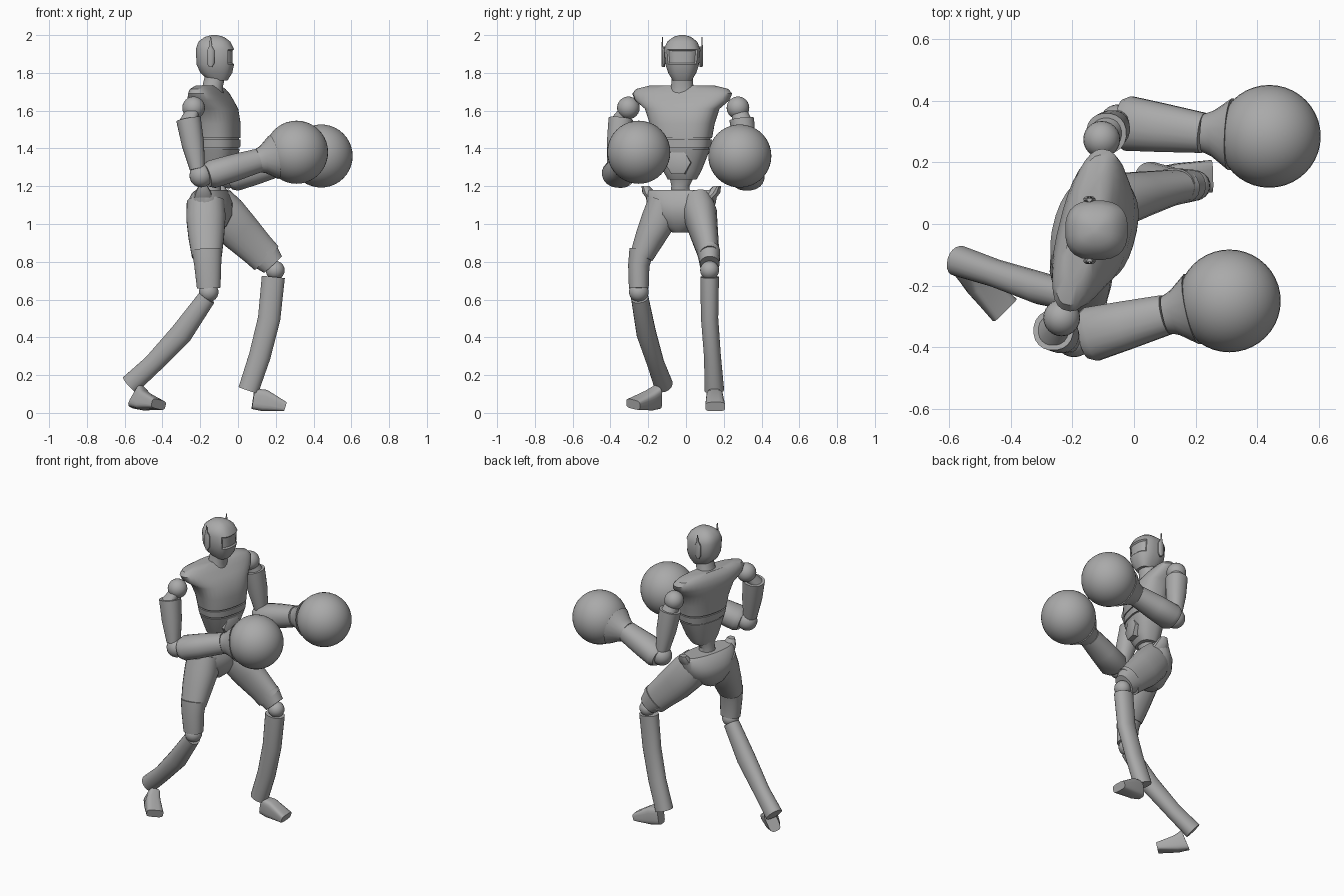
import bpy, bmesh, math
from mathutils import Vector

cube = bpy.data.objects.get("Cube")
if cube:
    bpy.data.objects.remove(cube, do_unlink=True)

grey = bpy.data.materials.new("plain_grey")
grey.use_nodes = True
colour = (0.4, 0.4, 0.4, 1)
grey.diffuse_color = colour
grey.node_tree.nodes["Principled BSDF"].inputs["Base Color"].default_value = colour

UP = Vector((0, 0, 1))
BODY = Vector((0.24, 0.97, 0))    # side axis of the twisted trunk
SIDE = Vector((0, 1, 0))


def finish(name, bm, angle=35):
    bmesh.ops.recalc_face_normals(bm, faces=bm.faces)
    mesh = bpy.data.meshes.new(name)
    bm.to_mesh(mesh)
    bm.free()
    mesh.materials.append(grey)
    obj = bpy.data.objects.new(name, mesh)
    bpy.context.collection.objects.link(obj)
    bpy.ops.object.select_all(action="DESELECT")
    obj.select_set(True)
    bpy.context.view_layer.objects.active = obj
    bpy.ops.object.shade_smooth_by_angle(angle=math.radians(angle))
    return obj


def loft_mesh(rings, side=SIDE, axis=None, n=20, power=2.2):
    """Skin rings of (x, y, z, half width, half depth) along a path."""
    bm = bmesh.new()
    centres = [Vector(r[:3]) for r in rings]
    loops = []
    for i, (c, r) in enumerate(zip(centres, rings)):
        t = axis or (centres[min(i + 1, len(rings) - 1)] - centres[max(i - 1, 0)]).normalized()
        u = (side - t * side.dot(t)).normalized()
        v = t.cross(u)
        loop = []
        for k in range(n):
            a = math.tau * (k + 0.5) / n
            ca, sa = math.cos(a), math.sin(a)
            pu = math.copysign(abs(ca) ** (2 / power), ca) * r[3]
            pv = math.copysign(abs(sa) ** (2 / power), sa) * r[4]
            loop.append(bm.verts.new(c + u * pu + v * pv))
        loops.append(loop)
    for a, b in zip(loops, loops[1:]):
        for k in range(n):
            j = (k + 1) % n
            bm.faces.new((a[k], a[j], b[j], b[k]))
    bm.faces.new(loops[0][::-1])
    bm.faces.new(loops[-1])
    bmesh.ops.recalc_face_normals(bm, faces=bm.faces)
    return bm


def loft(name, rings, **options):
    return finish(name, loft_mesh(rings, **options))


def ball(name, centre, r, segments=24):
    bm = bmesh.new()
    bmesh.ops.create_uvsphere(bm, u_segments=segments, v_segments=segments // 2, radius=r)
    bmesh.ops.translate(bm, verts=bm.verts, vec=centre)
    return finish(name, bm)


# Head with a sunken visor
bm = loft_mesh([(-.105, -.02, 1.76, .05, .05), (-.115, -.02, 1.8, .075, .085),
                (-.12, -.02, 1.845, .09, .1), (-.122, -.02, 1.925, .097, .102),
                (-.125, -.02, 1.965, .08, .085), (-.125, -.02, 1.99, .048, .052),
                (-.125, -.02, 2, .015, .015)], axis=UP, n=24, power=2.6)
visor = [f for f in bm.faces if f.normal.x > .5 and 1.84 < f.calc_center_median().z < 1.93]
bmesh.ops.inset_region(bm, faces=visor, thickness=.008, depth=-.008)
finish("head", bm)
for label, s in (("left", 1), ("right", -1)):
    y = -.02 + s * .1
    loft(label + "_ear_pad", [(-.145, y, 1.83, .008, .008), (-.145, y, 1.85, .011, .02),
                              (-.145, y, 1.92, .011, .02), (-.145, y, 1.94, .008, .008)], axis=UP, n=12)
    loft(label + "_antenna", [(-.145, y + s * .006, 1.9, .004, .012),
                              (-.145, y + s * .005, 1.99, .003, .003)], axis=UP, n=8)

# Trunk
loft("neck", [(-.14, -.02, 1.68, .075, .065), (-.135, -.02, 1.725, .06, .055),
              (-.12, -.02, 1.79, .055, .055)], axis=UP)
loft("chest", [(-.105, -.02, 1.455, .158, .112), (-.11, -.02, 1.53, .172, .116),
               (-.125, -.02, 1.61, .2, .114), (-.145, -.02, 1.655, .255, .1),
               (-.155, -.02, 1.69, .27, .083), (-.16, -.02, 1.715, .25, .066),
               (-.16, -.02, 1.732, .18, .045)],
     side=BODY, axis=UP, n=32, power=2.5)
loft("rib_seam", [(-.105, -.02, 1.395, .14, .1), (-.105, -.02, 1.46, .15, .105)],
     side=BODY, axis=UP, n=32, power=2.5)
loft("rib_band", [(-.103, -.02, 1.405, .15, .108), (-.105, -.02, 1.447, .157, .112)],
     side=BODY, axis=UP, n=32, power=2.5)
loft("abdomen", [(-.115, -.02, 1.235, .075, .06), (-.108, -.02, 1.28, .1, .082),
                 (-.103, -.02, 1.397, .148, .106)], side=BODY, axis=UP, n=32, power=2.5)
loft("waist", [(-.14, -.03, 1.12, .06, .055), (-.135, -.03, 1.2, .048, .045),
               (-.12, -.02, 1.26, .07, .058)], axis=UP)
forward = Vector((.97, -.24, 0))
plate_centre = Vector((-.105, -.02, 1.325))
loft("belly_plate", [tuple(plate_centre + forward * d) + (r, r)
                     for d, r in ((.06, .07), (.1, .07), (.106, .055))],
     side=UP, axis=forward, n=6, power=2)

# Pelvis with hip points
loft("pelvis", [(-.15, -.03, .955, .04, .05), (-.15, -.03, .985, .09, .085),
                (-.15, -.025, 1.05, .165, .115), (-.15, -.025, 1.11, .185, .115),
                (-.145, -.025, 1.165, .195, .085), (-.14, -.025, 1.18, .185, .07)],
     side=BODY, axis=UP, n=28)
for label, x, y, s in (("left", -.095, .145, 1), ("right", -.185, -.195, -1)):
    loft(label + "_hip_point", [(x, y - s * .04, 1.12, .04, .06), (x, y, 1.165, .035, .045),
                                (x, y + s * .02, 1.2, .02, .025)], side=BODY, axis=UP, n=12)

# Legs
loft("left_thigh", [(-.125, .06, 1.12, .08, .1), (-.07, .075, 1.05, .09, .115),
                    (.01, .095, .96, .075, .11), (.1, .115, .87, .06, .095),
                    (.15, .122, .82, .055, .09)])
loft("left_knee_guard", [(.13, .122, .845, .06, .09), (.185, .125, .785, .052, .065)])
ball("left_knee", (.197, .125, .755), .05)
loft("left_shin", [(.187, .125, .72, .05, .062), (.165, .125, .5, .046, .06),
                   (.115, .14, .3, .045, .058), (.055, .15, .12, .052, .055)])
loft("left_foot", [(.08, .15, .075, .035, .055), (.14, .152, .066, .045, .058),
                   (.25, .155, .033, .053, .025)], power=4)
loft("right_thigh", [(-.17, -.11, 1.12, .09, .1), (-.17, -.14, 1.03, .095, .105),
                     (-.168, -.19, .93, .08, .095), (-.165, -.235, .83, .063, .08)])
loft("right_knee_guard", [(-.165, -.235, .86, .066, .08), (-.16, -.25, .78, .057, .072),
                          (-.155, -.25, .66, .053, .063)])
ball("right_knee", (-.155, -.25, .64), .052)
loft("right_shin", [(-.165, -.245, .61, .046, .048), (-.3, -.21, .42, .052, .06),
                    (-.45, -.16, .26, .045, .052), (-.57, -.12, .15, .05, .055)])
loft("right_foot", [(-.535, -.15, .085, .035, .065), (-.5, -.195, .065, .045, .05),
                    (-.42, -.28, .045, .052, .025)], power=4)

# Arms: shoulder ball, cup-shaped upper arm, elbow, forearm and glove
arms = {
    "left": ((-.105, .275, 1.615), (-.09, .295, 1.555), (-.055, .325, 1.29),
             (-.045, .33, 1.24), (.225, .296, 1.32), (.44, .285, 1.36)),
    "right": ((-.235, -.305, 1.615), (-.262, -.345, 1.555), (-.215, -.375, 1.29),
              (-.165, -.365, 1.255), (.105, -.295, 1.335), (.31, -.25, 1.38)),
}
for label, points in arms.items():
    shoulder, cup, low, elbow, wrist, glove = [Vector(p) for p in points]
    ball(label + "_shoulder", shoulder, .06)
    loft(label + "_upper_arm", [tuple(shoulder) + (.04, .04), tuple(cup) + (.05, .05),
                                tuple(cup) + (.066, .066), tuple(cup.lerp(low, .5)) + (.06, .06),
                                tuple(low) + (.045, .04)], axis=(low - cup).normalized())
    ball(label + "_elbow", low.lerp(elbow, .4) - UP * .02, .062)
    loft(label + "_forearm", [tuple(elbow) + (.075, .06), tuple(elbow.lerp(wrist, .1)) + (.09, .075),
                              tuple(elbow.lerp(wrist, .5)) + (.08, .073), tuple(wrist) + (.066, .064)])
    loft(label + "_glove_cuff", [tuple(wrist) + (.062, .062), tuple(wrist.lerp(glove, .15)) + (.075, .075),
                                 tuple(wrist.lerp(glove, .42)) + (.118, .118)])
    ball(label + "_glove", glove, .167, 40)
